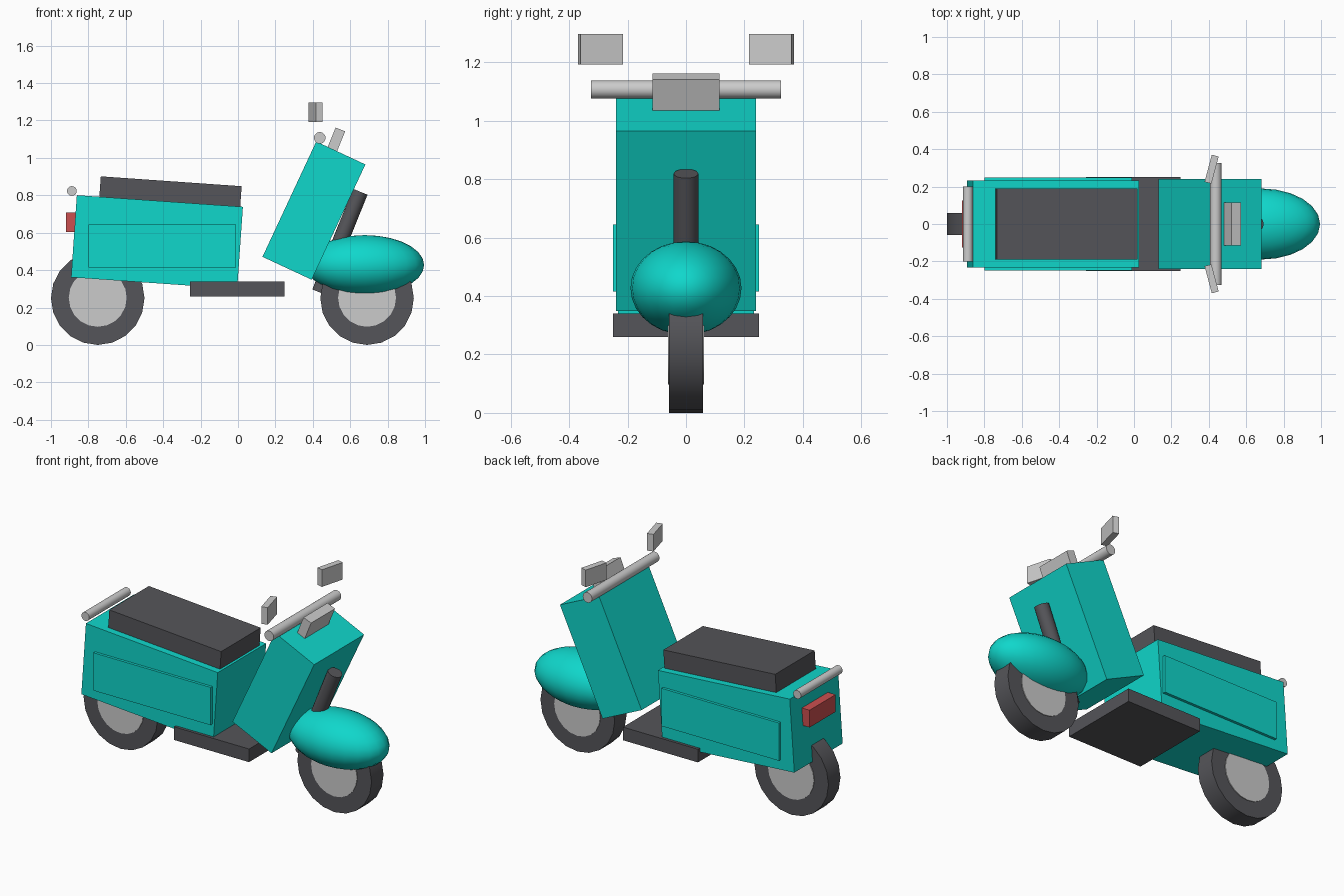
import bpy
from math import radians, pi

if "Cube" in bpy.data.objects:
    bpy.data.objects.remove(bpy.data.objects["Cube"])


def colour(name, rgb):
    m = bpy.data.materials.new(name)
    m.diffuse_color = (*rgb, 1)
    m.use_nodes = True
    m.node_tree.nodes["Principled BSDF"].inputs["Base Color"].default_value = m.diffuse_color
    return m


TEAL = colour("teal_paint", (0.005, 0.68, 0.60))
DARK = colour("dark_rubber", (0.09, 0.09, 0.10))
RED = colour("red_lens", (0.6, 0.08, 0.08))


def finish(name, mat, smooth=False):
    ob = bpy.context.object
    ob.name = ob.data.name = name
    bpy.ops.object.transform_apply(location=False, rotation=False, scale=True)
    if mat:
        ob.data.materials.append(mat)
    if smooth:
        bpy.ops.object.shade_smooth_by_angle(angle=radians(40))
    return ob


def box(name, loc, size, mat=None, tilt=0, turn=0):
    bpy.ops.mesh.primitive_cube_add(
        size=1, location=loc, rotation=(0, radians(tilt), radians(turn)))
    bpy.context.object.scale = size
    return finish(name, mat)


def cylinder(name, loc, radius, length, mat=None, rot=(pi / 2, 0, 0), sides=20):
    bpy.ops.mesh.primitive_cylinder_add(
        vertices=sides, radius=radius, depth=length, location=loc, rotation=rot)
    return finish(name, mat, True)


# wheels with grey hub discs
for end, x in (("rear", -0.75), ("front", 0.69)):
    cylinder(end + "_tyre", (x, 0, 0.25), 0.25, 0.115, DARK)
    cylinder(end + "_hub", (x, 0, 0.252), 0.155, 0.123)

# rear body, seat and floorboard
box("rear_body", (-0.433, 0, 0.55), (0.89, 0.465, 0.44), TEAL, tilt=4)
box("seat", (-0.361, 0, 0.818), (0.755, 0.38, 0.114), DARK, tilt=4)
box("floorboard", (-0.003, 0, 0.30), (0.505, 0.50, 0.08), DARK)

# tail light and grab rail
box("tail_light", (-0.885, 0, 0.655), (0.07, 0.25, 0.105), RED)
cylinder("grab_rail", (-0.888, 0, 0.823), 0.026, 0.40)

# front shield, fork and fender
box("leg_shield", (0.406, 0, 0.718), (0.29, 0.48, 0.68), TEAL, tilt=25)
cylinder("fork", (0.545, 0, 0.55), 0.042, 0.58, DARK, rot=(0, radians(22), 0))
bpy.ops.mesh.primitive_uv_sphere_add(
    segments=24, ring_count=14, radius=1, location=(0.678, 0, 0.427))
bpy.context.object.scale = (0.317, 0.19, 0.16)
finish("front_fender", TEAL, True)

# handlebar and headlight
cylinder("handlebar", (0.437, 0, 1.107), 0.031, 0.65)
box("headlight", (0.521, 0, 1.087), (0.055, 0.23, 0.14), tilt=22)

# mirrored side panels and mirrors
for side, s in (("right", -1), ("left", 1)):
    box(side + "_side_panel", (-0.405, s * 0.236, 0.53), (0.79, 0.026, 0.23), TEAL)
    box(side + "_mirror", (0.415, s * 0.293, 1.245), (0.038, 0.15, 0.104), turn=-15 * s)
